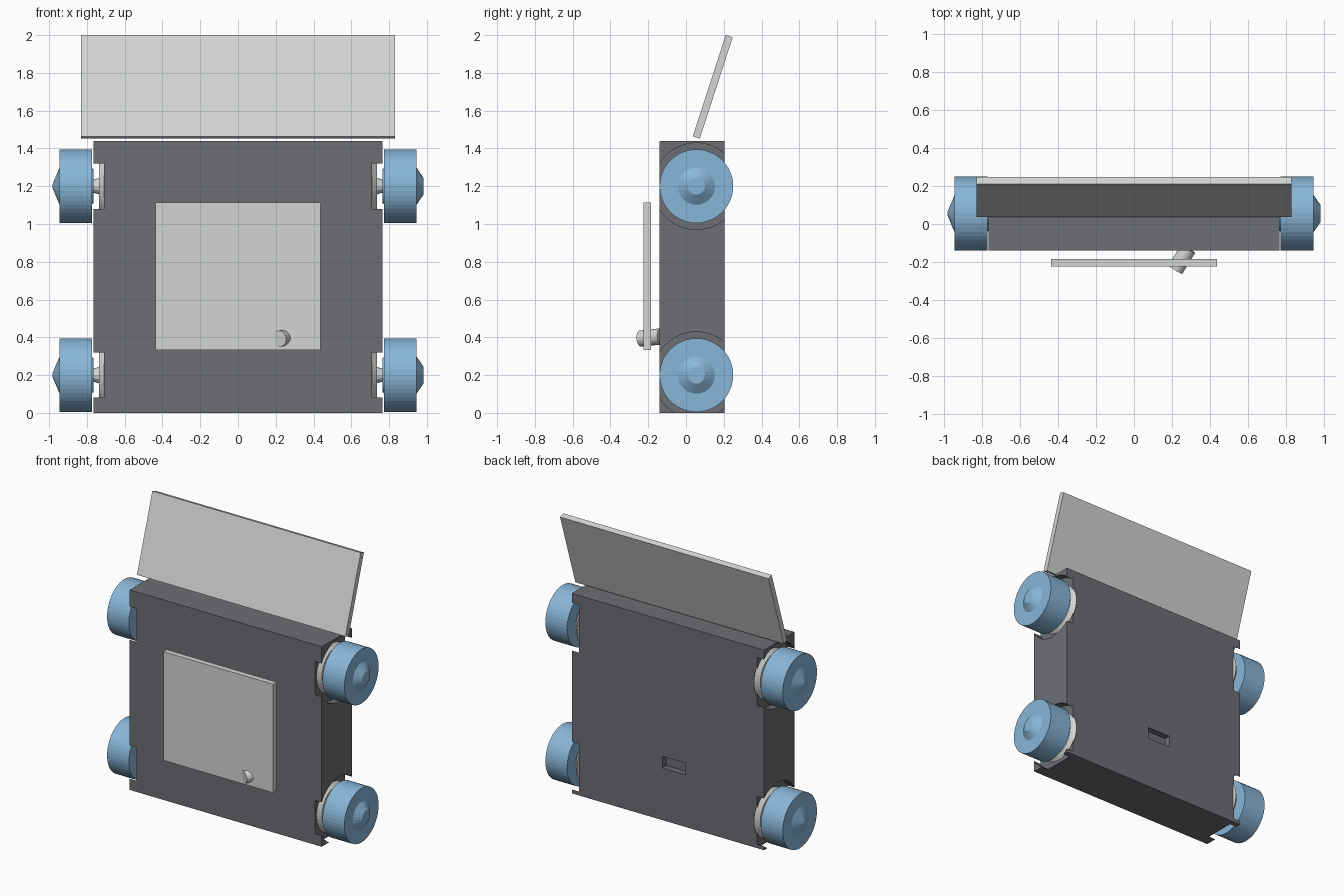
import bpy
from math import radians, pi
from mathutils import Vector, Matrix

cube = bpy.data.objects.get("Cube")
if cube:
    bpy.data.objects.remove(cube, do_unlink=True)


def material(name, rgb):
    m = bpy.data.materials.new(name)
    m.use_nodes = True
    m.diffuse_color = (*rgb, 1)
    m.node_tree.nodes["Principled BSDF"].inputs["Base Color"].default_value = (*rgb, 1)
    return m


dark = material("dark grey", (0.155, 0.156, 0.175))
light = material("light grey", (0.65, 0.67, 0.65))
blue = material("wheel blue", (0.25, 0.47, 0.69))


def finish(name, mat):
    ob = bpy.context.object
    ob.name = name
    ob.data.materials.clear()
    ob.data.materials.append(mat)
    return ob


def box(name, mat, low, high):
    """Box between two opposite corners."""
    low, high = Vector(low), Vector(high)
    bpy.ops.mesh.primitive_cube_add(size=1)
    ob = finish(name, mat)
    ob.data.transform(Matrix.Translation((low + high) / 2) @ Matrix.Diagonal((*(high - low), 1)))
    return ob


def rod(name, mat, start, end, r1, r2, sides=40):
    """Cylinder or cone from start to end."""
    start, end = Vector(start), Vector(end)
    axis = end - start
    bpy.ops.mesh.primitive_cone_add(vertices=sides, radius1=r1, radius2=r2, depth=axis.length)
    ob = finish(name, mat)
    turn = axis.to_track_quat('Z', 'Y').to_matrix().to_4x4()
    ob.data.transform(Matrix.Translation((start + end) / 2) @ turn)
    return ob


def cut(target, cutter):
    cutter.hide_render = True
    mod = target.modifiers.new("cut", 'BOOLEAN')
    mod.operation = 'DIFFERENCE'
    mod.solver = 'EXACT'
    mod.object = cutter
    bpy.context.view_layer.objects.active = target
    bpy.ops.object.modifier_apply(modifier=mod.name)
    bpy.data.objects.remove(cutter, do_unlink=True)


# Body with a slot in the back
body = box("body", dark, (-0.765, -0.14, 0), (0.765, 0.205, 1.44))
cut(body, box("slot_cutter", dark, (-0.14, 0.16, 0.375), (0.045, 0.3, 0.46)))

# Wheels, each in a round well in the side of the body
AXLE_Y = 0.055
for side, s in (("left", 1), ("right", -1)):
    for level, z in (("lower", 0.2), ("upper", 1.2)):
        tag = f"{level}_{side}"

        def part(name, mat, x1, x2, r1, r2, sides=40):
            return rod(f"{tag}_{name}", mat, (s * x1, AXLE_Y, z), (s * x2, AXLE_Y, z), r1, r2, sides)

        cut(body, part("well_cutter", dark, 0.71, 0.9, 0.229, 0.229, 48))
        part("well_disc", light, 0.705, 0.735, 0.18, 0.15)
        part("axle", light, 0.73, 0.78, 0.045, 0.03, 12)
        part("inner_hub", blue, 0.765, 0.78, 0.09, 0.1)
        part("wheel", blue, 0.772, 0.945, 0.195, 0.195, 48)
        part("hub_cap", blue, 0.944, 0.982, 0.1, 0.045 if s > 0 else 0.01, 24)

# Front plate and its slanted peg
box("front_plate", light, (-0.437, -0.225, 0.333), (0.437, -0.185, 1.115))
rod("peg", light, (0.285, -0.13, 0.405), (0.218, -0.24, 0.393), 0.043, 0.043, 32)

# Tilted upper panel, leaning back
panel = box("upper_panel", light, (-0.83, -0.0195, 0), (0.83, 0.0195, 0.564))
panel.rotation_euler.x = radians(-18)
panel.location = (0, 0.0545, 1.458)
